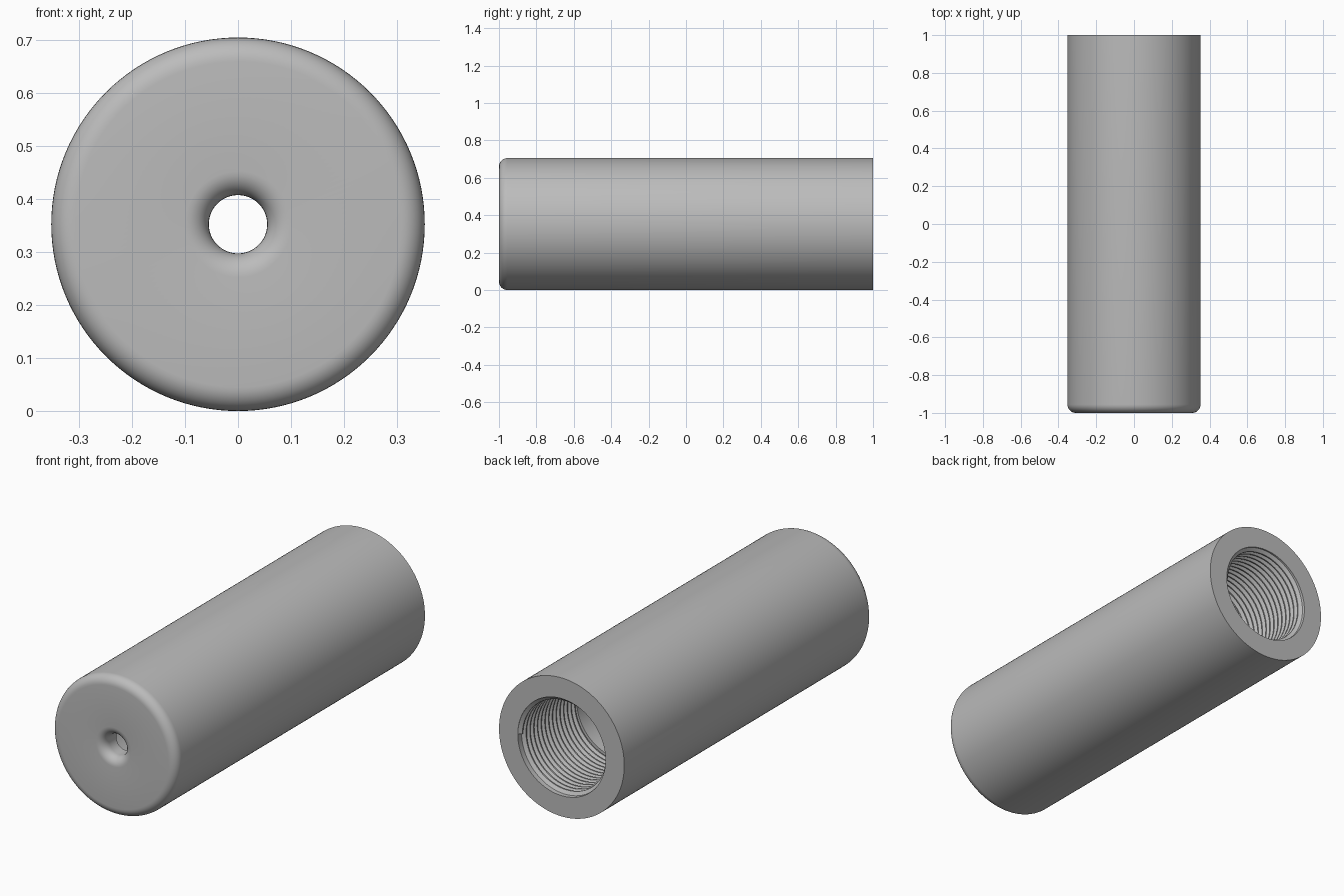
import bpy, bmesh, math
from mathutils import Matrix

cube = bpy.data.objects.get("Cube")
if cube:
    bpy.data.objects.remove(cube)

R = 0.3525             # outer radius
FILLET = 0.045         # rounding of front rim and pilot hole
HOLE = 0.055           # pilot hole radius
MAJOR, MINOR = 0.247, 0.23
WALL = 0.1             # front wall thickness
PITCH, TURNS = 0.03, 15
THREAD_END = 1 - PITCH * TURNS

steel = bpy.data.materials.new("grey steel")
steel.use_nodes = True
grey = (0.5, 0.5, 0.5, 1)
steel.diffuse_color = grey
steel.node_tree.nodes["Principled BSDF"].inputs["Base Color"].default_value = grey


def arc(radius, y, start, end, steps=8):
    """Fillet points as (radius, y), angles in degrees."""
    angles = [math.radians(start + (end - start) * i / steps) for i in range(steps + 1)]
    return [(radius + FILLET * math.cos(a), y + FILLET * math.sin(a)) for a in angles]


def add_object(name, bm):
    mesh = bpy.data.meshes.new(name)
    bm.to_mesh(mesh)
    bm.free()
    mesh.materials.append(steel)
    obj = bpy.data.objects.new(name, mesh)
    bpy.context.collection.objects.link(obj)
    return obj


def smooth(obj, degrees):
    bpy.ops.object.select_all(action='DESELECT')
    obj.select_set(True)
    bpy.context.view_layer.objects.active = obj
    bpy.ops.object.shade_smooth_by_angle(angle=math.radians(degrees))


# Tube body: closed section turned around the long axis
section = ([(R, 1)] + arc(R - FILLET, FILLET - 1, 0, -90)
           + arc(HOLE + FILLET, FILLET - 1, 270, 180)
           + [(HOLE, WALL - 1), (MINOR, WALL - 1), (MINOR, THREAD_END),
              (MAJOR, THREAD_END), (MAJOR, 1)])
bm = bmesh.new()
verts = [bm.verts.new((r, y, 0)) for r, y in section]
edges = [bm.edges.new((verts[i - 1], verts[i])) for i in range(len(verts))]
bmesh.ops.spin(bm, geom=verts + edges, axis=(0, 1, 0), cent=(0, 0, 0),
               angle=math.tau, steps=128)
bmesh.ops.remove_doubles(bm, verts=bm.verts, dist=0.0001)
bmesh.ops.recalc_face_normals(bm, faces=bm.faces)
bmesh.ops.translate(bm, verts=bm.verts, vec=(0, 0, R))
smooth(add_object("tube_body", bm), 30)

# Internal thread: a V ridge swept along a helix inside the rear bore
STEPS = 96
ridge = [(MAJOR, 0), (MINOR, 0.4), (MINOR, 0.6), (MAJOR, 1)]
bm = bmesh.new()
rows = []
for i in range(STEPS * (TURNS - 1) + 1):
    turn = i / STEPS
    spin = Matrix.Rotation(math.tau * turn, 4, 'Y')
    rows.append([bm.verts.new(spin @ Matrix.Translation((r, THREAD_END + PITCH * (turn + t), 0))
                              @ Matrix.Identity(4).to_translation()) for r, t in ridge])
for a, b in zip(rows, rows[1:]):
    for j in range(len(ridge) - 1):
        bm.faces.new((a[j], a[j + 1], b[j + 1], b[j]))
bm.normal_update()
# Faces must look inwards to the axis
crest = bm.faces[:][1] 
middle = crest.calc_center_median()
if crest.normal.x * middle.x + crest.normal.z * middle.z > 0:
    bmesh.ops.reverse_faces(bm, faces=bm.faces)
bmesh.ops.translate(bm, verts=bm.verts, vec=(0, 0, R))
smooth(add_object("internal_thread", bm), 30)
